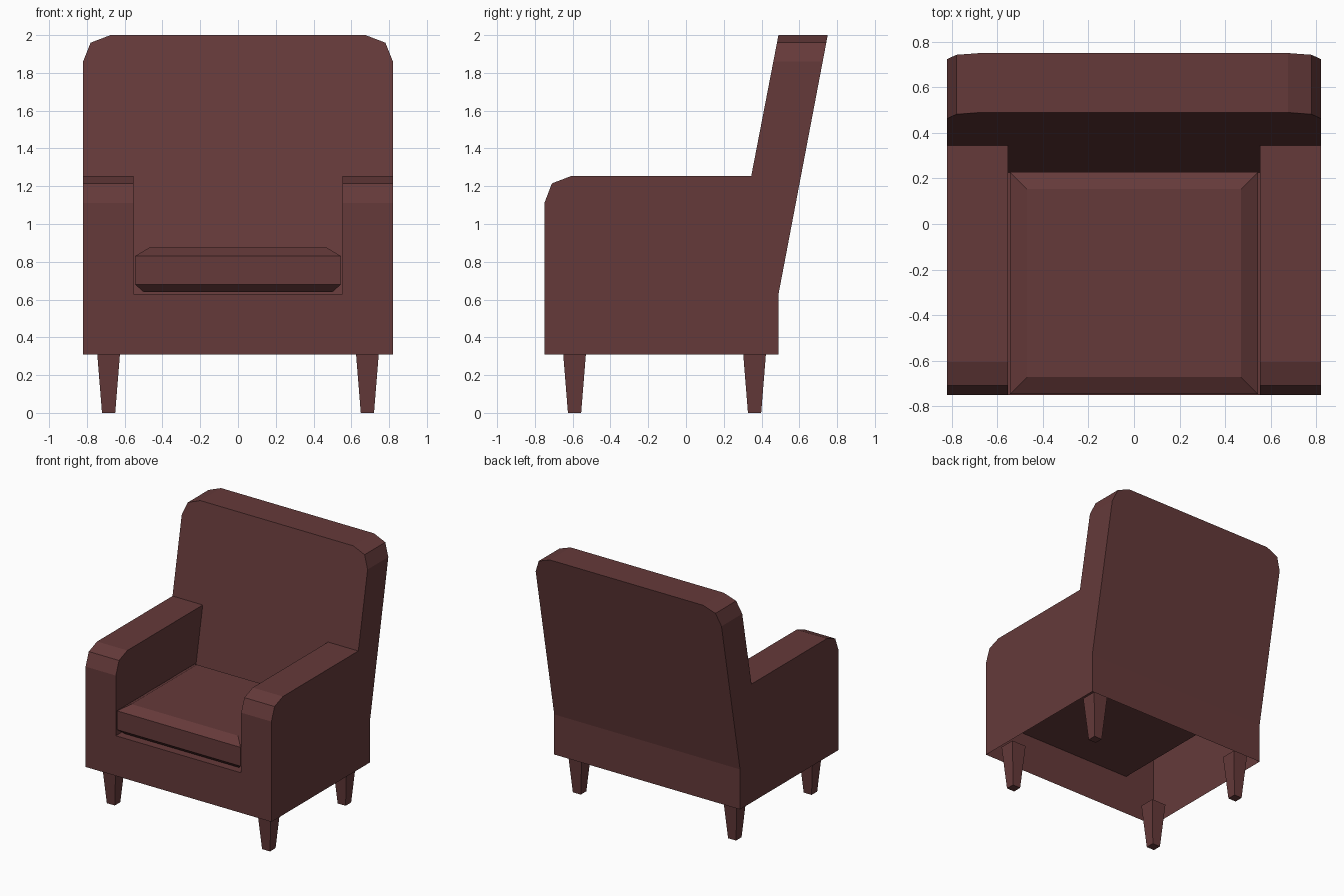
import bpy, bmesh, math
from mathutils import Matrix

if "Cube" in bpy.data.objects:
    bpy.data.objects.remove(bpy.data.objects["Cube"])

mat = bpy.data.materials.new("dark red leather")
mat.diffuse_color = (0.13, 0.042, 0.042, 1)
mat.use_nodes = True
mat.node_tree.nodes["Principled BSDF"].inputs["Base Color"].default_value = mat.diffuse_color


def finish(name, bm):
    bmesh.ops.remove_doubles(bm, verts=bm.verts, dist=0.0005)
    bmesh.ops.recalc_face_normals(bm, faces=bm.faces)
    me = bpy.data.meshes.new(name)
    bm.to_mesh(me)
    bm.free()
    me.materials.append(mat)
    ob = bpy.data.objects.new(name, me)
    bpy.context.collection.objects.link(ob)
    return ob


# Slanted planes of the backrest
def back_front(z):
    return 0.225 + 0.193 * (z - 0.63)


def back_rear(z):
    return 0.49 + 0.19 * (z - 0.63)


XI, XO, Z0, ZS, YF, YB = 0.553, 0.82, 0.31, 0.63, -0.75, 0.49
arm_curve = [(YF, 1.11), (-0.71, 1.215), (-0.605, 1.255), (back_front(1.255), 1.255)]
back_curve = [(XO, 1.86), (0.78, 1.96), (0.675, 2.0), (0, 2.0)]

# Body: hollow upholstered shell, open underneath, right half built and mirrored
bm = bmesh.new()


def face(pts):
    bm.faces.new([bm.verts.new(p) for p in pts])


# arm front, rounded top and the two sides
for (y1, z1), (y2, z2) in zip([(YF, Z0)] + arm_curve, arm_curve):
    face([(XI, y1, z1), (XO, y1, z1), (XO, y2, z2), (XI, y2, z2)])
face([(XI, y, z) for y, z in [(YF, ZS)] + arm_curve + [(back_front(ZS), ZS)]])
face([(XO, y, z) for y, z in [(YF, Z0)] + arm_curve +
      [(back_front(1.86), 1.86), (back_rear(1.86), 1.86), (YB, ZS), (YB, Z0)]])
# front rail, seat deck and lower back
face([(0, YF, Z0), (XI, YF, Z0), (XI, YF, ZS), (0, YF, ZS)])
face([(0, YF, ZS), (XI, YF, ZS), (XI, back_front(ZS), ZS), (0, back_front(ZS), ZS)])
face([(0, YB, Z0), (XO, YB, Z0), (XO, YB, ZS), (0, YB, ZS)])
# backrest front, rear and rim
face([(x, back_front(z), z) for x, z in
      [(0, ZS), (XI, ZS), (XI, 1.255), (XO, 1.255)] + back_curve])
face([(x, back_rear(z), z) for x, z in [(0, ZS), (XO, ZS)] + back_curve])
for (x1, z1), (x2, z2) in zip(back_curve, back_curve[1:]):
    face([(x1, back_front(z1), z1), (x1, back_rear(z1), z1),
          (x2, back_rear(z2), z2), (x2, back_front(z2), z2)])
# mirror and merge the halves along the centre
dup = bmesh.ops.duplicate(bm, geom=bm.verts[:] + bm.edges[:] + bm.faces[:])
half = [g for g in dup["geom"] if isinstance(g, bmesh.types.BMVert)]
bmesh.ops.scale(bm, vec=(-1, 1, 1), verts=half)
bmesh.ops.remove_doubles(bm, verts=bm.verts, dist=0.0005)
bmesh.ops.dissolve_edges(bm, edges=[e for e in bm.edges if len(e.link_faces) == 2
                         and all(abs(v.co.x) < 1e-5 for v in e.verts)], use_verts=True)
body = finish("armchair_body", bm)

# Seat cushion: stacked rectangles (inset, height) with chamfered edges
bm = bmesh.new()
rings = []
for inset, z in [(0.045, 0.64), (0, 0.68), (0, 0.83), (0.075, 0.875)]:
    x, y1, y2 = 0.545 - inset, -0.747 + inset, 0.228 - inset
    rings.append([bm.verts.new(p) for p in
                  [(-x, y1, z), (x, y1, z), (x, y2, z), (-x, y2, z)]])
for a, b in zip(rings, rings[1:]):
    for i in range(4):
        j = (i + 1) % 4
        bm.faces.new([a[i], a[j], b[j], b[i]])
bm.faces.new(rings[0][::-1])
bm.faces.new(rings[-1])
finish("seat_cushion", bm)

# Four tapered square legs, tucked slightly into the hollow body
LEG_H = 0.36
for side, x in (("left", -0.685), ("right", 0.685)):
    for end, y in (("front", -0.59), ("back", 0.363)):
        bm = bmesh.new()
        bmesh.ops.create_cone(
            bm, cap_ends=True, segments=4, depth=LEG_H,
            radius1=0.035 * math.sqrt(2), radius2=0.064 * math.sqrt(2),
            matrix=Matrix.Translation((x, y, LEG_H / 2)) @ Matrix.Rotation(math.pi / 4, 4, 'Z'))
        finish(f"{end}_{side}_leg", bm)
